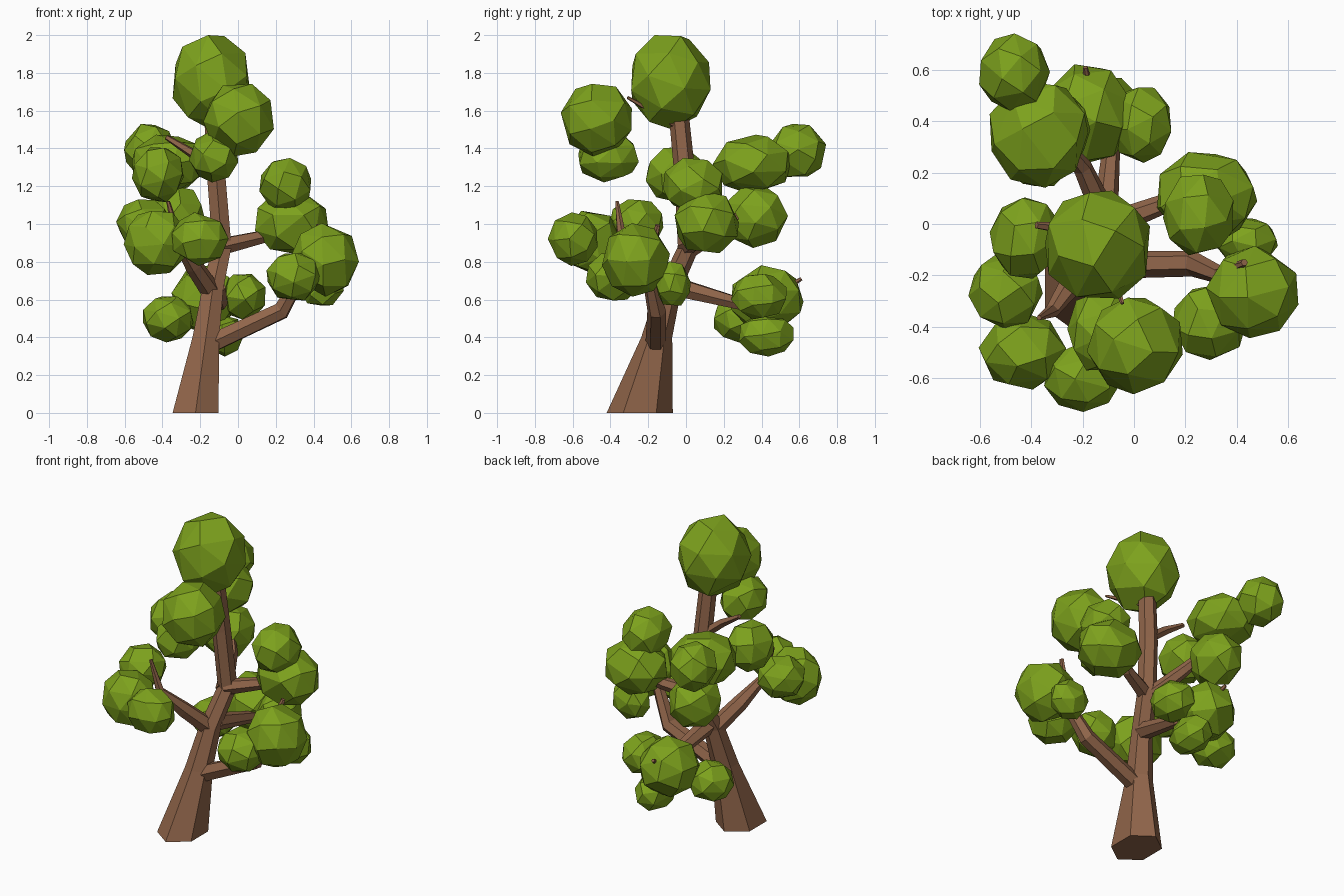
import bpy, bmesh, math, random
from mathutils import Vector, Matrix

if "Cube" in bpy.data.objects:
    bpy.data.objects.remove(bpy.data.objects["Cube"])

random.seed(4)


def material(name, rgb):
    m = bpy.data.materials.new(name)
    m.diffuse_color = (*rgb, 1)
    m.use_nodes = True
    m.node_tree.nodes["Principled BSDF"].inputs["Base Color"].default_value = m.diffuse_color
    return m


bark = material("bark", (0.28, 0.13, 0.068))
leaf = material("leaf", (0.205, 0.36, 0.012))


def finish(bm, name, mat):
    bmesh.ops.recalc_face_normals(bm, faces=bm.faces[:])
    me = bpy.data.meshes.new(name)
    bm.to_mesh(me)
    bm.free()
    me.materials.append(mat)
    ob = bpy.data.objects.new(name, me)
    bpy.context.collection.objects.link(ob)
    return ob


def limb(name, path, sides=6, level=False, squash=1.0):
    """Tapered faceted tube through (x, y, z, radius) points."""
    bm = bmesh.new()
    pts = [Vector(p[:3]) for p in path]
    rings = []
    for i, p in enumerate(path):
        d = pts[min(i + 1, len(pts) - 1)] - pts[max(i - 1, 0)]
        if level:
            u, v = Vector((0, 1, 0)), Vector((1, 0, 0))
        else:
            u = d.cross(Vector((0.1, 0.05, 1))).normalized()
            v = d.cross(u).normalized()
        sq = squash if i == 0 else 1.0
        rings.append([bm.verts.new(pts[i] + p[3] * (math.cos(a) * u + sq * math.sin(a) * v))
                      for a in (2 * math.pi * k / sides for k in range(sides))])
    for a, b in zip(rings, rings[1:]):
        for k in range(sides):
            n = (k + 1) % sides
            bm.faces.new((a[k], a[n], b[n], b[k]))
    bm.faces.new(rings[0])
    bm.faces.new(rings[-1])
    return finish(bm, name, bark)


def clump(name, centre, radii, count=24):
    """Faceted leaf ball: convex hull of evenly spread points, fitted to its extents."""
    rot = Matrix.Rotation(random.uniform(0, 6.28), 3, 'Z') @ Matrix.Rotation(random.uniform(0, 3), 3, 'X')
    pts = []
    for i in range(count):
        z = 1 - (2 * i + 1) / count
        r, a = math.sqrt(1 - z * z), i * 2.39996
        pts.append(rot @ Vector((r * math.cos(a), r * math.sin(a), z)))
    lo = [min(p[k] for p in pts) for k in range(3)]
    hi = [max(p[k] for p in pts) for k in range(3)]
    bm = bmesh.new()
    for p in pts:
        bm.verts.new([centre[k] + radii[k] * (2 * (p[k] - lo[k]) / (hi[k] - lo[k]) - 1)
                      for k in range(3)])
    bmesh.ops.convex_hull(bm, input=bm.verts[:])
    bmesh.ops.dissolve_limit(bm, angle_limit=math.radians(9), verts=bm.verts[:], edges=bm.edges[:])
    return finish(bm, name, leaf)


# Trunk
limb("trunk", [(-.225, -.245, 0, .175), (-.17, -.155, .4, .082), (-.135, -.09, .65, .065),
               (-.085, .015, .88, .058), (-.115, -.005, 1.25, .056), (-.14, -.05, 1.7, .052)],
     level=True, squash=.8)

# Branches
limb("branch_right_low", [(-.16, -.16, .36, .055), (.23, -.155, .54, .05),
                          (.34, -.2, .74, .035), (.43, -.15, .995, .014)])
limb("branch_left_front", [(-.14, -.09, .64, .055), (-.235, -.22, .78, .048),
                           (-.32, -.34, .92, .028), (-.37, -.365, 1.12, .01)])
limb("branch_back_low", [(-.12, -.06, .67, .055), (-.09, .28, .58, .036),
                         (-.17, .5, .64, .022), (-.19, .61, .71, .01)])
limb("branch_right_high", [(-.09, .0, .88, .05), (.12, .08, .93, .038), (.31, .22, 1.07, .014)])
limb("branch_back_high", [(-.1, 0, .86, .052), (-.2, .22, .99, .038),
                          (-.3, .34, 1.12, .024), (-.37, .4, 1.28, .016)])
limb("twig_left", [(-.11, 0, 1.27, .032), (-.25, -.02, 1.38, .026), (-.38, -.005, 1.46, .014)], 5)
limb("twig_front", [(-.12, -.06, 1.53, .025), (-.045, -.31, 1.67, .008)], 5)

# Leaf clumps: centre and radii
clumps = [
    # crown and upper front
    ((-.142, -.08, 1.75), (.204, .21, .25)), ((.003, -.475, 1.55), (.187, .188, .192)),
    ((-.13, -.41, 1.355), (.13, .16, .135)),
    # right low
    ((.46, -.265, .81), (.18, .18, .195)), ((.298, -.385, .72), (.147, .145, .125)),
    ((.44, -.07, .685), (.12, .095, .117)),
    # left front
    ((-.5, -.265, 1.0), (.145, .145, .13)), ((-.435, -.495, .9), (.17, .15, .17)),
    ((-.2, -.6, .92), (.15, .132, .142)),
    # left high and back high
    ((-.425, -.055, 1.26), (.137, .158, .145)), ((-.465, .59, 1.39), (.138, .152, .14)),
    ((-.37, .35, 1.315), (.192, .209, .158)), ((-.32, .37, 1.035), (.15, .17, .162)),
    # back low
    ((-.18, .43, .61), (.172, .192, .172)), ((.025, .385, .615), (.12, .147, .12)),
    ((-.37, .28, .495), (.132, .132, .122)), ((-.08, .425, .41), (.112, .145, .112)),
    # right high
    ((.285, .11, 1.01), (.195, .17, .165)), ((.25, .035, 1.21), (.137, .157, .14)),
]
for i, (c, r) in enumerate(clumps, 1):
    clump(f"leaf_clump_{i}", c, r)
